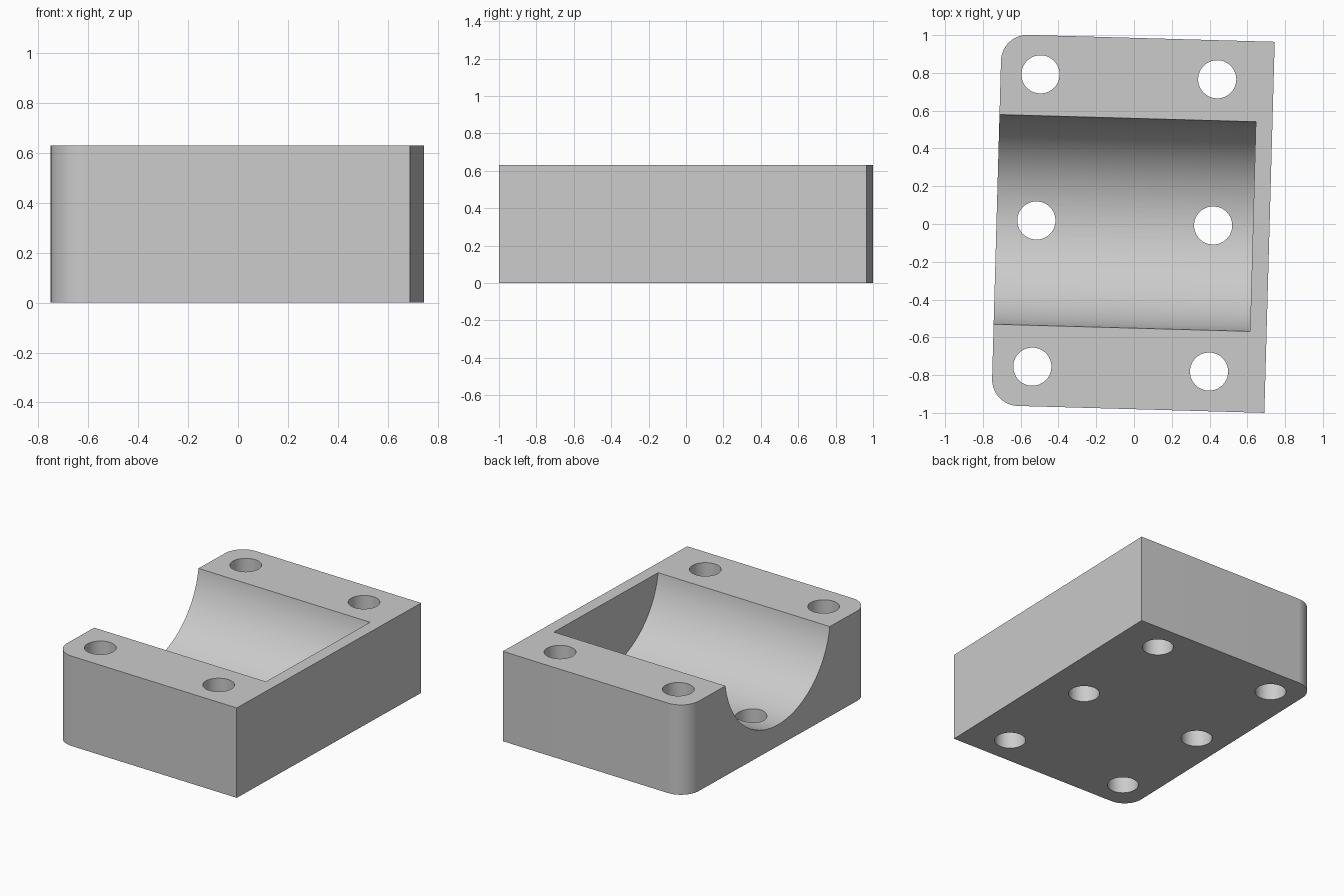
import bpy, bmesh, math
from mathutils import Matrix

if "Cube" in bpy.data.objects:
    bpy.data.objects.remove(bpy.data.objects["Cube"])

H = 0.63                       # block height
X0, X1 = -0.728, 0.7177        # block ends
Y0, Y1 = -0.980, 0.985         # block sides
R = 0.14                       # rounded corner radius
YC = 0.004                     # groove centre line

mat = bpy.data.materials.new("light_grey")
mat.diffuse_color = (0.6, 0.6, 0.6, 1)
mat.use_nodes = True
mat.node_tree.nodes["Principled BSDF"].inputs["Base Color"].default_value = mat.diffuse_color


def make_object(name, bm):
    mesh = bpy.data.meshes.new(name)
    bmesh.ops.recalc_face_normals(bm, faces=bm.faces)
    bm.to_mesh(mesh)
    bm.free()
    mesh.materials.append(mat)
    obj = bpy.data.objects.new(name, mesh)
    bpy.context.collection.objects.link(obj)
    return obj


def cylinder(name, radius, depth, segments, matrix):
    bm = bmesh.new()
    bmesh.ops.create_cone(bm, cap_ends=True, segments=segments, radius1=radius,
                          radius2=radius, depth=depth, matrix=matrix)
    return make_object(name, bm)


# Block: outline with two rounded corners on the open end, extruded upward
outline = [(X1, Y0), (X1, Y1)]
for cy, start in ((Y1 - R, 90), (Y0 + R, 180)):
    for i in range(17):
        a = math.radians(start + 90 * i / 16)
        outline.append((X0 + R + R * math.cos(a), cy + R * math.sin(a)))
bm = bmesh.new()
base = bm.faces.new([bm.verts.new((x, y, 0)) for x, y in outline])
top = bmesh.ops.extrude_face_region(bm, geom=[base])["geom"]
bmesh.ops.translate(bm, vec=(0, 0, H),
                    verts=[g for g in top if isinstance(g, bmesh.types.BMVert)])
block = make_object("bearing_block", bm)

# Groove: round trough, open at the left and closed by a thin wall at the right
groove_end, groove_start = 0.63, -1.0
cutters = [cylinder("groove_cutter", 0.561, groove_end - groove_start, 128,
                    Matrix.Translation(((groove_end + groove_start) / 2, YC, 0.71))
                    @ Matrix.Rotation(math.pi / 2, 4, 'Y'))]

# Bolt holes: two columns of three, right through
for x in (-0.517, 0.419):
    for k in (-1, 0, 1):
        cutters.append(cylinder("hole_cutter", 0.101, 2, 48,
                                Matrix.Translation((x, YC + 0.774 * k, 0.3))))

# Cut the block, then remove the cutters
bpy.context.view_layer.objects.active = block
block.select_set(True)
for cutter in cutters:
    cutter.hide_render = True
    mod = block.modifiers.new("cut", 'BOOLEAN')
    mod.operation = 'DIFFERENCE'
    mod.solver = 'EXACT'
    mod.object = cutter
    bpy.ops.object.modifier_apply(modifier=mod.name)
    bpy.data.objects.remove(cutter, do_unlink=True)

# Slight turn about the vertical, and smooth rounded surfaces
block.data.transform(Matrix.Rotation(math.radians(-1.6), 4, 'Z'))
bpy.ops.object.shade_smooth_by_angle(angle=math.radians(30))
